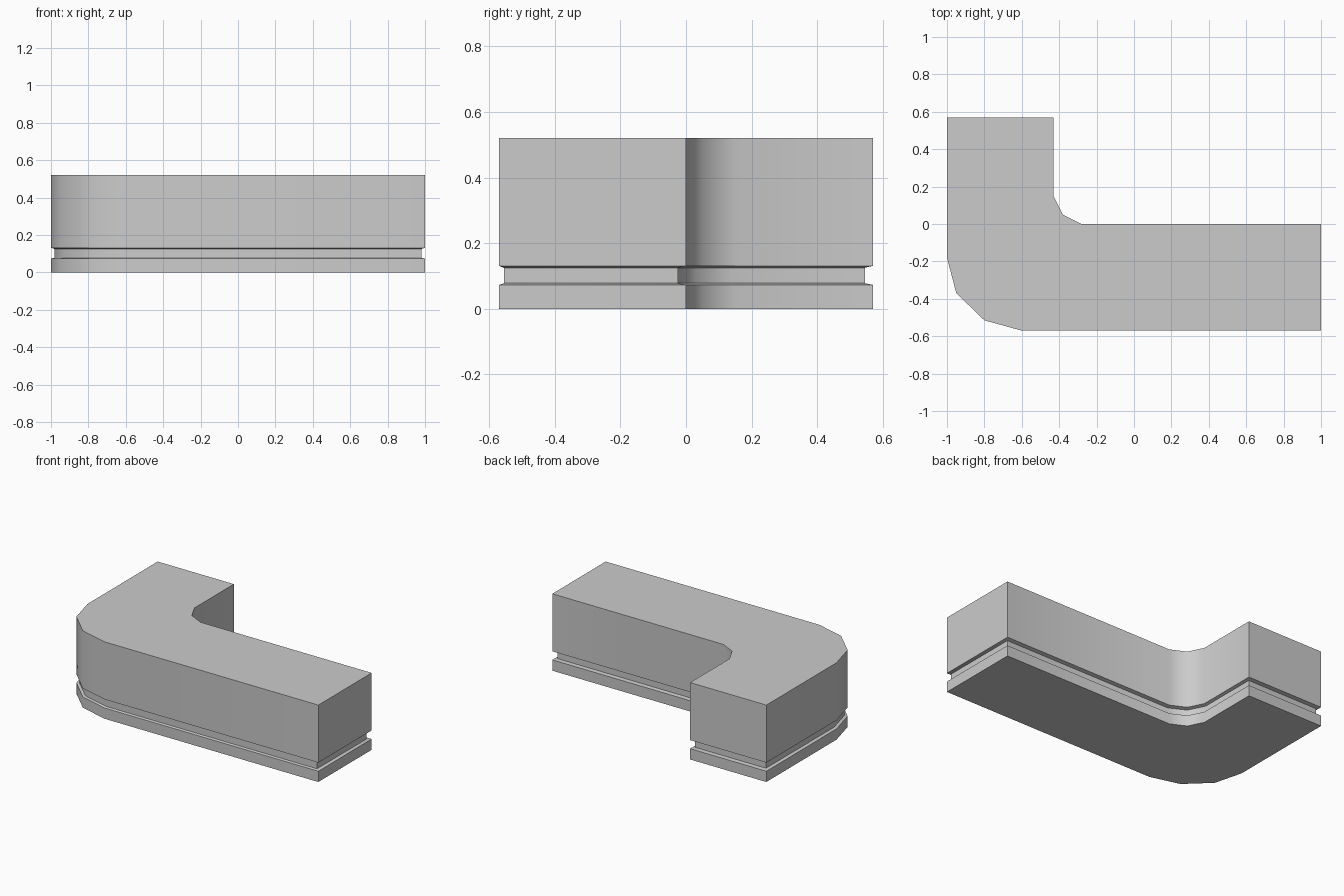
import bpy, bmesh, math
from mathutils import Vector

cube = bpy.data.objects.get("Cube")
if cube:
    bpy.data.objects.remove(cube)

# Plain grey material
grey = bpy.data.materials.new("light_grey")
grey.use_nodes = True
colour = (0.6, 0.6, 0.6, 1)
grey.diffuse_color = colour
grey.node_tree.nodes["Principled BSDF"].inputs["Base Color"].default_value = colour

# L-shaped plan with rounded elbow, counter-clockwise
plan = [Vector(p) for p in (
    (1, -0.57), (1, 0), (-0.28, 0), (-0.38, 0.05), (-0.43, 0.15), (-0.43, 0.57),
    (-1, 0.57), (-1, -0.18), (-0.95, -0.37), (-0.8, -0.515), (-0.6, -0.57))]


def inset(points, d):
    """Move every side of the outline inwards by d."""
    result = []
    for i, p in enumerate(points):
        a = (p - points[i - 1]).normalized()
        b = (points[(i + 1) % len(points)] - p).normalized()
        na, nb = Vector((-a.y, a.x)), Vector((-b.y, b.x))
        result.append(p + (na + nb) * d / (1 + na.dot(nb)))
    return result


# The recess is set in all round and sits slightly towards the front
recess = [p + Vector((0, -0.005)) for p in inset(plan, 0.02)]

# Counter body: base slab, recessed band and tall upper block in one skin
levels = [(0, plan), (0.073, plan), (0.078, recess),
          (0.125, recess), (0.131, plan), (0.52, plan)]
bm = bmesh.new()
rings = [[bm.verts.new((p.x, p.y, z)) for p in outline] for z, outline in levels]
n = len(plan)
for low, high in zip(rings, rings[1:]):
    for i in range(n):
        j = (i + 1) % n
        bm.faces.new((low[i], low[j], high[j], high[i]))
bm.faces.new(rings[0][::-1])
bm.faces.new(rings[-1])

mesh = bpy.data.meshes.new("corner_counter")
bm.to_mesh(mesh)
bm.free()
mesh.materials.append(grey)
counter = bpy.data.objects.new("corner_counter", mesh)
bpy.context.collection.objects.link(counter)

# Smooth the elbow while keeping the square edges sharp
bpy.ops.object.select_all(action="DESELECT")
counter.select_set(True)
bpy.context.view_layer.objects.active = counter
bpy.ops.object.shade_smooth_by_angle(angle=math.radians(42))
